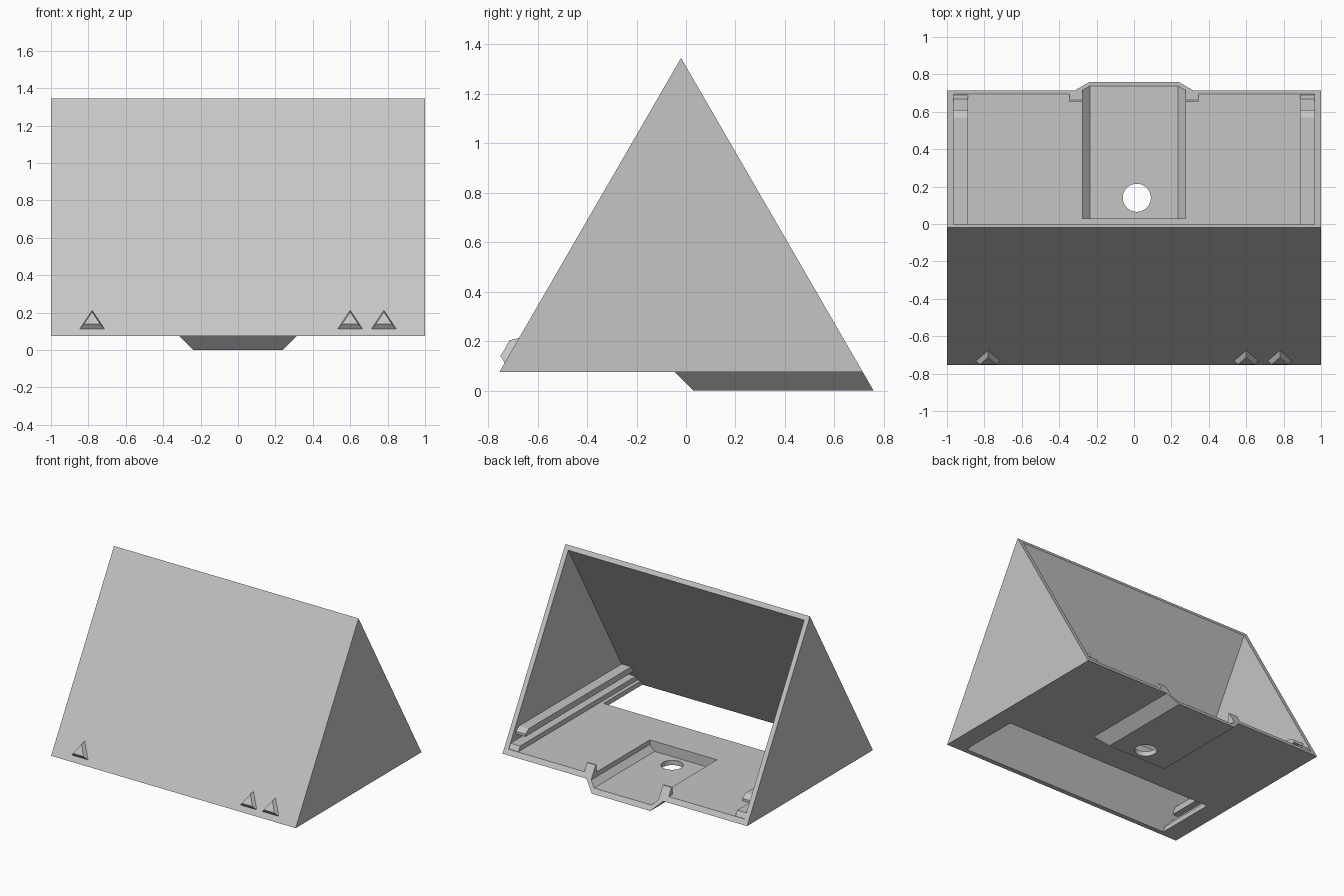
import bpy
import bmesh
from mathutils import Matrix, Vector

if "Cube" in bpy.data.objects:
    bpy.data.objects.remove(bpy.data.objects["Cube"])

grey = bpy.data.materials.new("plain_grey")
grey.use_nodes = True
COLOUR = (0.56, 0.56, 0.56, 1)
grey.diffuse_color = COLOUR
grey.node_tree.nodes["Principled BSDF"].inputs["Base Color"].default_value = COLOUR

BASE, APEX, HALF, WALL = 0.075, 1.345, 1.0, 0.035
LEAN = 0.735 / (APEX - BASE)      # horizontal run per unit height of the slopes
FLOOR = BASE + WALL


def front_y(z, inset=0.0):
    return -0.755 + inset + (z - BASE) * LEAN


def back_y(z):
    return 0.715 - (z - BASE) * LEAN


def finish(name, bm):
    bmesh.ops.recalc_face_normals(bm, faces=bm.faces)
    mesh = bpy.data.meshes.new(name)
    bm.to_mesh(mesh)
    bm.free()
    mesh.materials.append(grey)
    obj = bpy.data.objects.new(name, mesh)
    bpy.context.collection.objects.link(obj)
    return obj


def prism(name, profile, start, end, axis="x"):
    """Extrude a (y, z) profile along x, or an (x, z) profile along y."""
    bm = bmesh.new()
    if axis == "x":
        verts = [bm.verts.new((start, u, v)) for u, v in profile]
        step = Vector((end - start, 0, 0))
    else:
        verts = [bm.verts.new((u, start, v)) for u, v in profile]
        step = Vector((0, end - start, 0))
    face = bm.faces.new(verts)
    out = bmesh.ops.extrude_face_region(bm, geom=[face])
    moved = [g for g in out["geom"] if isinstance(g, bmesh.types.BMVert)]
    bmesh.ops.translate(bm, verts=moved, vec=step)
    return finish(name, bm)


def boolean(target, tool, operation):
    mod = target.modifiers.new(tool.name, "BOOLEAN")
    mod.object = tool
    mod.operation = operation
    mod.solver = "EXACT"
    bpy.context.view_layer.objects.active = target
    bpy.ops.object.modifier_apply(modifier=mod.name)
    bpy.data.objects.remove(tool)


# Triangular housing
body = prism("housing", [(front_y(BASE), BASE), (back_y(BASE), BASE),
                         (front_y(APEX), APEX)], -HALF, HALF)

# Tapered tray hanging below the floor
bm = bmesh.new()
rings = []
for z in (0, 0.09):
    x = 0.24 + z
    rings.append([bm.verts.new(p) for p in (
        (-x, 0.03 - z, z), (x, 0.03 - z, z), (x, back_y(z), z), (-x, back_y(z), z))])
bm.faces.new(rings[0])
bm.faces.new(rings[1])
for i in range(4):
    j = (i + 1) % 4
    bm.faces.new((rings[0][i], rings[0][j], rings[1][j], rings[1][i]))
boolean(body, finish("tray", bm), "UNION")

# Hollow interior, open through the sloping back
cavity = prism("cavity", [(front_y(FLOOR, WALL), FLOOR), (1.2, FLOOR), (1.2, 1.6),
                          (front_y(1.6, WALL), 1.6)], -HALF + WALL, HALF - WALL)
boolean(body, cavity, "DIFFERENCE")

# Tray pocket, open at the back
pocket = prism("pocket", [(-0.235, 0.035), (0.235, 0.035), (0.275, 0.075), (0.275, 0.2),
                          (-0.275, 0.2), (-0.275, 0.075)], 0.03, 1.0, "y")
boolean(body, pocket, "DIFFERENCE")

# Wide slot in the floor behind the front wall
slot = prism("slot", [(front_y(0.05, WALL), 0.05), (-0.265, 0.05), (-0.265, 0.15),
                      (front_y(0.15, WALL), 0.15)], -0.86, 0.86)
boolean(body, slot, "DIFFERENCE")

# Round cable hole through the tray
bm = bmesh.new()
bmesh.ops.create_cone(bm, cap_ends=True, segments=48, radius1=0.075, radius2=0.075,
                      depth=0.3, matrix=Matrix.Translation((0.015, 0.14, 0.03)))
boolean(body, finish("hole", bm), "DIFFERENCE")

# Paired rails along the end walls and catch tabs beside the tray
for side, label in ((1, "left"), (-1, "right")):
    inner, outer = side * 0.887, side * 0.975
    low, high = FLOOR - 0.01, 0.145
    prism(label + "_lower_rail", [(front_y(low, 0.025), low), (back_y(low) - 0.005, low),
                                  (back_y(high) - 0.005, high), (front_y(high, 0.025), high)],
          inner, outer)
    low, high = 0.19, 0.235
    prism(label + "_upper_rail", [(front_y(low, 0.025), low), (0.61, low), (0.61, 0.21),
                                  (0.57, high), (front_y(high, 0.025), high)], inner, outer)
    low, high = FLOOR - 0.01, 0.165
    prism(label + "_catch_tab", [(0.652, low), (back_y(low), low), (back_y(high), high),
                                 (0.652, high)], side * 0.275, side * 0.345)

# Raised triangular buttons on the sloping front
slope = Vector((0, LEAN, 1)).normalized()
right = Vector((1, 0, 0))
normal = right.cross(slope)
frame = Matrix((right, slope, normal)).transposed().to_4x4()
for number, x in enumerate((-0.78, 0.6, 0.78), 1):
    bm = bmesh.new()
    centre = Vector((x, front_y(0.146), 0.146)) + normal * 0.01
    bmesh.ops.create_cone(bm, cap_ends=True, segments=3, radius1=0.084, radius2=0.05,
                          depth=0.036, matrix=Matrix.Translation(centre) @ frame)
    finish("front_button_%d" % number, bm)
